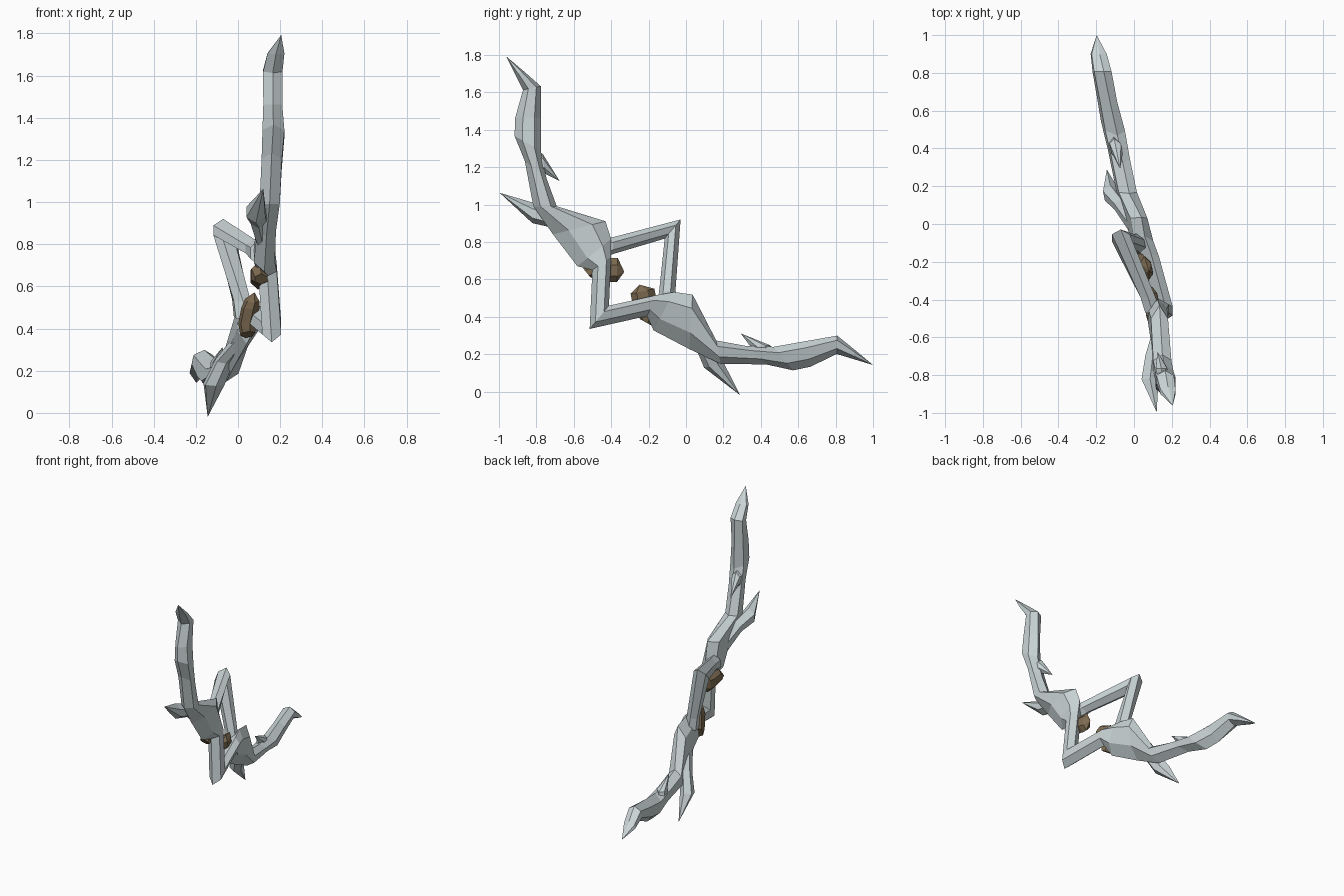
import bpy, bmesh
from mathutils import Vector


def material(name, rgb):
    m = bpy.data.materials.new(name)
    m.diffuse_color = (*rgb, 1)
    return m


STEEL = material("pale steel", (0.59, 0.66, 0.67))
LEATHER = material("brown leather", (0.21, 0.15, 0.085))


def place(y, z, x, side):
    """Side 1 keeps the point, side -1 reflects it over the weapon's diagonal axis."""
    ry, rz = y + 0.27, z - 0.63
    d, p = 0.64 * ry + 0.77 * rz, -0.77 * ry + 0.64 * rz
    if abs(p) < 0.03:
        p = 0
    n = x + 0.01 - 0.158 * p
    p *= side
    drop = 0.016 * min(p, 0)
    return Vector((-0.01 + 0.158 * p + n, -0.27 + 0.64 * d - 0.77 * p, 0.63 + 0.77 * d + 0.64 * p + drop))


def sweep(name, sections, mat, tip=None, cap_end=True):
    """Six-sided bar through sections (outer y,z, inner y,z, x, half thickness), built on both sides."""
    bm = bmesh.new()
    for side in (1, -1):
        rings = []
        for oy, oz, iy, iz, x, t in sections:
            ring = []
            for f, h in ((0, 0), (0.3, 1), (0.75, 1), (1, 0), (0.75, -1), (0.3, -1)):
                ring.append(bm.verts.new(place(oy + (iy - oy) * f, oz + (iz - oz) * f, x + h * t, side)))
            rings.append(ring)
        for a, b in zip(rings, rings[1:]):
            for i in range(6):
                j = (i + 1) % 6
                bm.faces.new((a[i], a[j], b[j], b[i]))
        if tip:
            apex = bm.verts.new(place(*tip, side))
            for i in range(6):
                bm.faces.new((rings[0][i], rings[0][(i + 1) % 6], apex))
        else:
            bm.faces.new(rings[0])
        if cap_end:
            bm.faces.new(rings[-1])
    bmesh.ops.remove_doubles(bm, verts=bm.verts, dist=0.0005)
    bmesh.ops.recalc_face_normals(bm, faces=bm.faces)
    me = bpy.data.meshes.new(name)
    bm.to_mesh(me)
    bm.free()
    me.materials.append(mat)
    bpy.context.collection.objects.link(bpy.data.objects.new(name, me))


# Long curved blades running into the lower corner of the hand guard
sweep("blades_and_lower_guard", [
    (-0.915, 1.70, -0.86, 1.705, 0.18, 0.04),
    (-0.87, 1.61, -0.775, 1.63, 0.165, 0.046),
    (-0.912, 1.46, -0.775, 1.46, 0.165, 0.045),
    (-0.915, 1.365, -0.775, 1.285, 0.168, 0.052),
    (-0.86, 1.23, -0.745, 1.14, 0.16, 0.048),
    (-0.815, 0.99, -0.69, 0.99, 0.15, 0.048),
    (-0.71, 0.84, -0.43, 0.91, 0.135, 0.045),
    (-0.58, 0.67, -0.40, 0.815, 0.125, 0.05),
    (-0.50, 0.65, -0.40, 0.72, 0.14, 0.044),
    (-0.51, 0.332, -0.40, 0.45, 0.16, 0.045),
], STEEL, tip=(-0.96, 1.79, 0.205), cap_end=False)

# Upper corner of the hand guard
sweep("upper_guard", [
    (-0.47, 0.82, -0.47, 0.70, 0.10, 0.04),
    (-0.39, 0.825, -0.39, 0.735, 0.075, 0.04),
    (-0.03, 0.92, -0.13, 0.83, -0.07, 0.047),
], STEEL, cap_end=False)

# Side spikes on the outer curve
sweep("side_spikes", [
    (-0.82, 1.01, -0.82, 0.90, 0.085, 0.045),
    (-0.69, 0.96, -0.71, 0.875, 0.10, 0.04),
    (-0.55, 0.86, -0.58, 0.74, 0.13, 0.03),
], STEEL, tip=(-0.995, 1.062, 0.12))

# Small barbs hugging the inner curve
sweep("barbs", [
    (-0.755, 1.165, -0.765, 1.27, 0.145, 0.03),
    (-0.80, 1.13, -0.80, 1.28, 0.15, 0.03),
], STEEL, tip=(-0.675, 1.125, 0.125))

# Broken leather grip stubs
sweep("grip_stubs", [
    (-0.365, 0.715, -0.37, 0.585, 0.095, 0.028),
    (-0.41, 0.715, -0.40, 0.585, 0.095, 0.036),
    (-0.49, 0.72, -0.47, 0.60, 0.10, 0.036),
    (-0.55, 0.66, -0.51, 0.61, 0.11, 0.03),
], LEATHER, tip=(-0.33, 0.64, 0.095))
